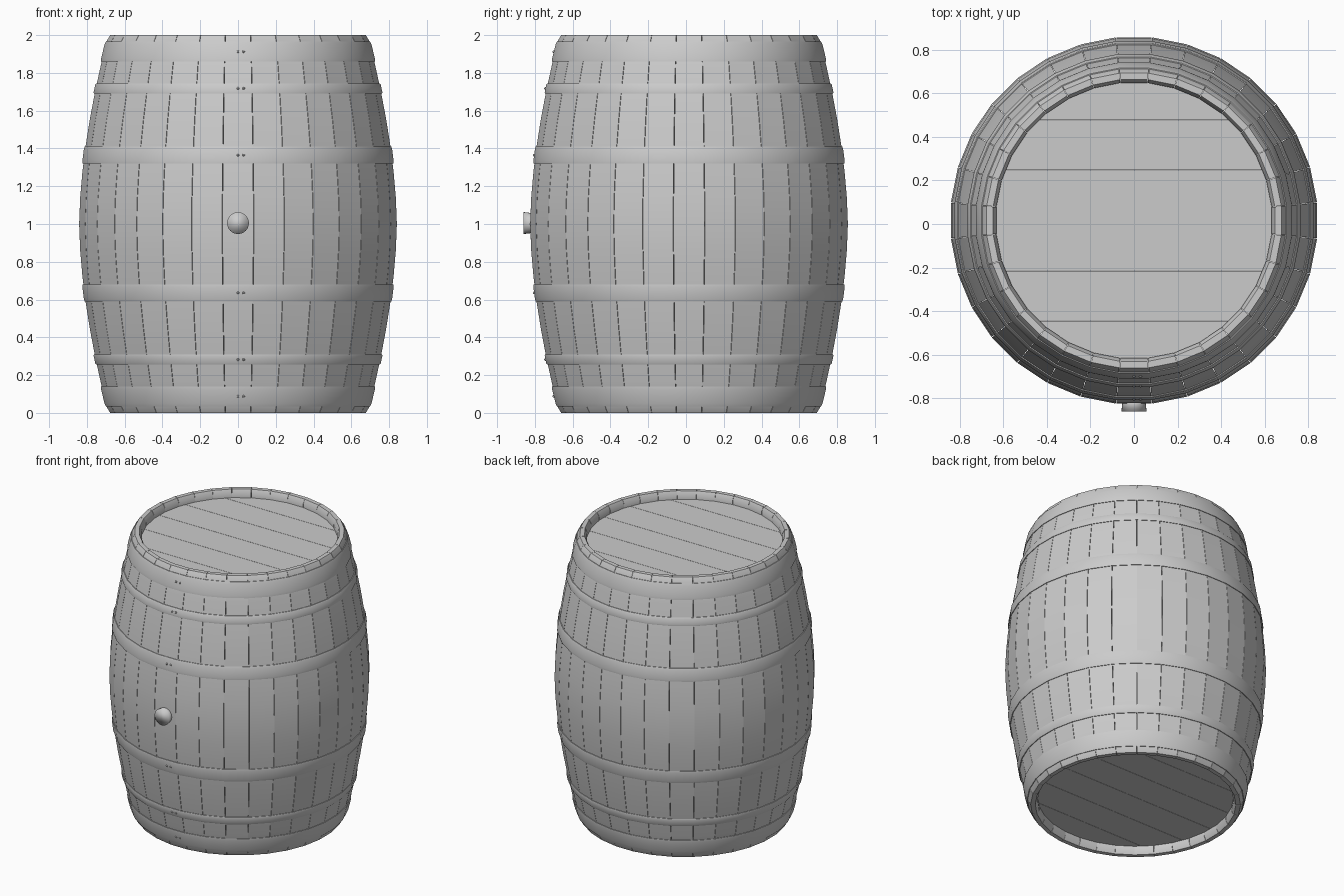
import bpy, bmesh, math
from mathutils import Vector, Matrix

cube = bpy.data.objects.get("Cube")
if cube:
    bpy.data.objects.remove(cube, do_unlink=True)

CENTRE_Y = 0.016
STAVES = 32
STEP = 2 * math.pi / STAVES

grey = bpy.data.materials.new("plain_grey")
grey.use_nodes = True
colour = (0.6, 0.6, 0.6, 1)
grey.diffuse_color = colour
grey.node_tree.nodes["Principled BSDF"].inputs["Base Color"].default_value = colour


def radius(z):
    """Outer radius of the bulging barrel wall."""
    return 0.845 - 0.155 * abs(z - 1) ** 1.7


def finish(name, bm, angle=30, centre=True):
    bmesh.ops.recalc_face_normals(bm, faces=bm.faces)
    mesh = bpy.data.meshes.new(name)
    bm.to_mesh(mesh)
    bm.free()
    mesh.materials.append(grey)
    obj = bpy.data.objects.new(name, mesh)
    bpy.context.collection.objects.link(obj)
    obj.location.y = CENTRE_Y if centre else 0
    bpy.ops.object.select_all(action="DESELECT")
    obj.select_set(True)
    bpy.context.view_layer.objects.active = obj
    bpy.ops.object.shade_smooth_by_angle(angle=math.radians(angle))
    return obj


def polar(r, a, z):
    return Vector((r * math.sin(a), -r * math.cos(a), z))


def sweep(bm, profile, angles, closed):
    """Carry a closed (r, z) profile around the axis."""
    rings = [[bm.verts.new(polar(r, a, z)) for r, z in profile] for a in angles]
    n = len(profile)
    pairs = list(zip(rings, rings[1:] + rings[:1])) if closed else list(zip(rings, rings[1:]))
    for one, two in pairs:
        for i in range(n):
            j = (i + 1) % n
            bm.faces.new((one[i], one[j], two[j], two[i]))
    if not closed:
        bm.faces.new(rings[0])
        bm.faces.new(rings[-1])


# Staves: curved boards with rounded ends and hairline joints
heights = [0.03 + 1.94 * i / 14 for i in range(15)]
outer = [(radius(z), z) for z in heights]
inner = [(0.635, 1.97), (0.635, 1.93), (0.77, 1.0), (0.635, 0.07), (0.635, 0.03)]
stave_profile = ([(0.68, 0)] + outer + [(0.68, 2), (0.65, 2)] + inner + [(0.65, 0)])
bm = bmesh.new()
for i in range(STAVES):
    a = i * STEP
    half = STEP / 2 - 0.0015
    sweep(bm, stave_profile, (a - half, a + half), False)
finish("staves", bm, 40)

# Hoops: rounded bands that follow the wall
HOOPS = {"end": (0.035, 0.14), "quarter": (0.255, 0.31), "bulge": (0.59, 0.68)}
for name, (low, high) in HOOPS.items():
    for side in ("lower", "upper"):
        z0, z1 = (low, high) if side == "lower" else (2 - high, 2 - low)
        bm = bmesh.new()
        lift = 0.007
        band = [(radius(z0) - 0.02, z0), (radius(z0) + lift * 0.6, z0)]
        for t in (0.15, 0.5, 0.85):
            z = z0 + (z1 - z0) * t
            band.append((radius(z) + lift, z))
        band += [(radius(z1) + lift * 0.6, z1), (radius(z1) - 0.02, z1)]
        sweep(bm, band, [(i + 0.5) * STEP for i in range(STAVES)], True)
        finish(f"{side}_{name}_hoop", bm, 60)
        # Pair of rivets at the front of each hoop
        bm = bmesh.new()
        zm = (z0 + z1) / 2
        for x in (0.0, 0.03):
            spot = Matrix.Translation((x, -radius(zm) - 0.003, zm))
            bmesh.ops.create_uvsphere(bm, u_segments=8, v_segments=6, radius=0.007, matrix=spot)
        finish(f"{side}_{name}_rivets", bm)

# Lids: a recessed disc at each end, split into planks
PLANK = 0.23
for name, z in (("top_lid", 1.925), ("bottom_lid", 0.075)):
    bm = bmesh.new()
    for k in range(-3, 3):
        part = bmesh.new()
        bmesh.ops.create_cone(part, cap_ends=True, segments=64, radius1=0.642,
                              radius2=0.642, depth=0.04, matrix=Matrix.Translation((0, 0, z)))
        for edge, way in ((k * PLANK + 0.001, -1), ((k + 1) * PLANK - 0.001, 1)):
            cut = bmesh.ops.bisect_plane(part, geom=part.verts[:] + part.edges[:] + part.faces[:],
                                         plane_co=(0, edge, 0), plane_no=(0, way, 0),
                                         clear_outer=True)
            rim = [e for e in part.edges if e.is_boundary]
            if rim:
                bmesh.ops.holes_fill(part, edges=rim)
        piece = bpy.data.meshes.new("plank")
        part.to_mesh(piece)
        part.free()
        bm.from_mesh(piece)
        bpy.data.meshes.remove(piece)
    finish(name, bm)

# Bung: short flared plug in the front
bm = bmesh.new()
turn = Matrix.Translation((0, -0.825, 1.005)) @ Matrix.Rotation(math.radians(90), 4, "X")
bmesh.ops.create_cone(bm, cap_ends=True, segments=24, radius1=0.05, radius2=0.058,
                      depth=0.07, matrix=turn)
finish("bung", bm, 100, centre=False)
